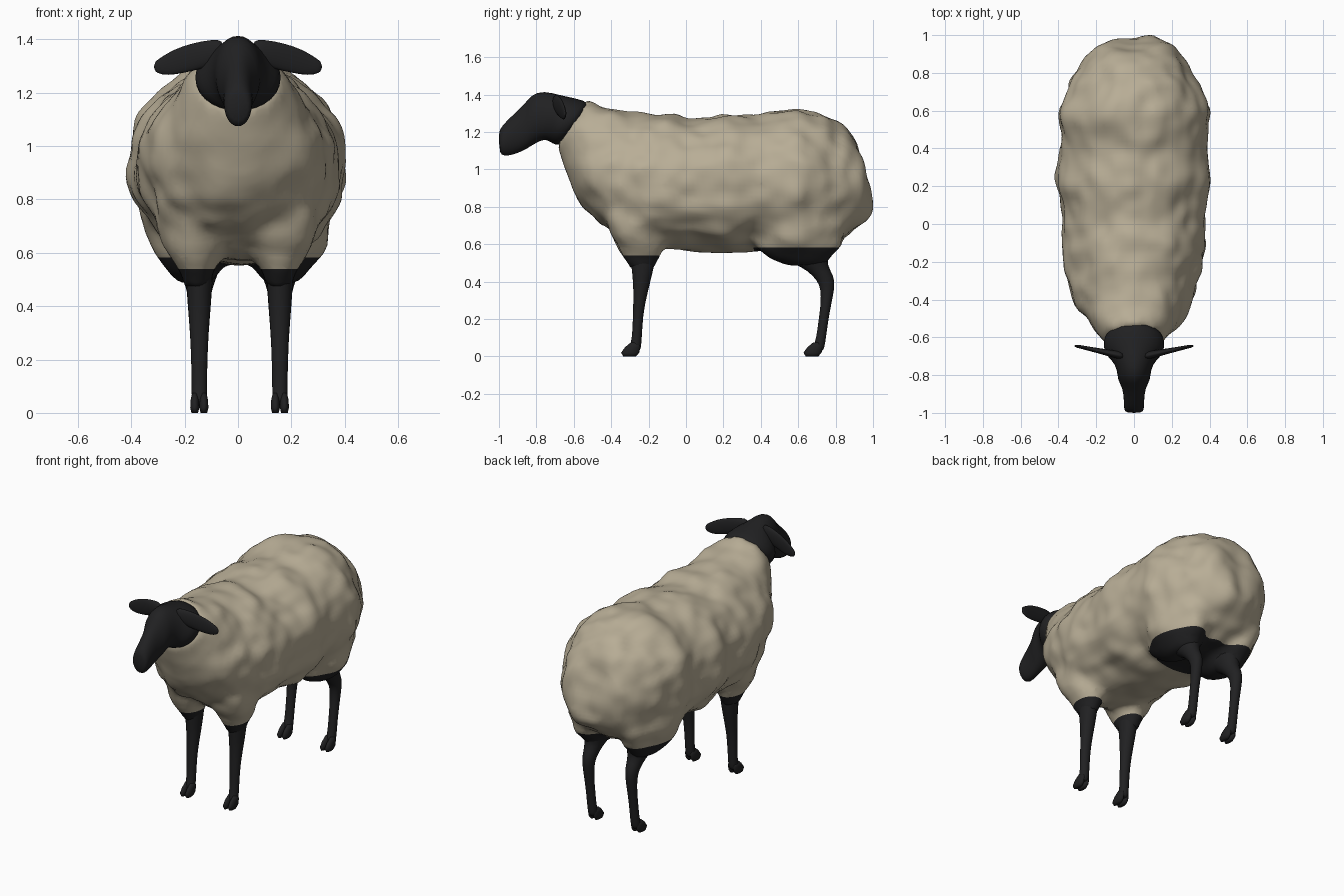
import bpy, bmesh, math
from mathutils import Vector, noise

cube = bpy.data.objects.get("Cube")
if cube:
    bpy.data.objects.remove(cube)


def material(name, rgb):
    m = bpy.data.materials.new(name)
    m.use_nodes = True
    m.diffuse_color = (*rgb, 1)
    m.node_tree.nodes["Principled BSDF"].inputs["Base Color"].default_value = (*rgb, 1)
    return m


WOOL = material("cream wool", (0.48, 0.42, 0.305))
DARK = material("black skin", (0.015, 0.015, 0.016))


def loft(bm, rings, n=12):
    """Skin closed oval rings, each given as two opposite points and a half-width vector."""
    loops = []
    for a, b, side in rings:
        a, b, side = Vector(a), Vector(b), Vector(side)
        mid, up = (a + b) / 2, (a - b) / 2
        angles = [math.tau * i / n for i in range(n)]
        loops.append([bm.verts.new(mid + up * math.cos(t) + side * math.sin(t)) for t in angles])
    for lo, hi in zip(loops, loops[1:]):
        for i in range(n):
            j = (i + 1) % n
            bm.faces.new((lo[i], lo[j], hi[j], hi[i]))
    bm.faces.new(loops[0])
    bm.faces.new(loops[-1])


def spine(stations):
    """Rings in the middle plane: top y, top z, bottom y, bottom z, half width."""
    return [((0, ty, tz), (0, by, bz), (w, 0, 0)) for ty, tz, by, bz, w in stations]


def column(x, stations, dy=0):
    """Level rings of a leg: height, front y, rear y, half width."""
    return [((x, f + dy, z), (x, r + dy, z), (w, 0, 0)) for z, f, r, w in stations]


def finish(name, bm, mats, subdivide=0):
    bmesh.ops.recalc_face_normals(bm, faces=bm.faces[:])
    mesh = bpy.data.meshes.new(name)
    bm.to_mesh(mesh)
    bm.free()
    for m in mats:
        mesh.materials.append(m)
    mesh.shade_smooth()
    obj = bpy.data.objects.new(name, mesh)
    bpy.context.collection.objects.link(obj)
    if subdivide:
        obj.modifiers.new("round", 'SUBSURF').levels = subdivide
        obj.modifiers["round"].render_levels = subdivide
    return obj


# Fleece: trunk, shoulders and thighs fused into one skin
bm = bmesh.new()
loft(bm, spine([
    (-.53, 1.36, -.69, 1.13, .155), (-.47, 1.336, -.645, .99, .205),
    (-.38, 1.315, -.575, .84, .26), (-.28, 1.297, -.46, .70, .325),
    (-.15, 1.285, -.25, .575, .37), (0, 1.28, 0, .565, .385),
    (.2, 1.29, .2, .555, .40), (.4, 1.29, .4, .56, .40),
    (.6, 1.315, .6, .56, .395), (.74, 1.295, .75, .57, .35),
    (.85, 1.22, .86, .64, .285), (.92, 1.12, .935, .715, .21),
    (.955, 1.0, .985, .765, .11)]), 24)
for s in (1, -1):
    for rings in (
        [(.88, -.43, -.05, .15, .175), (.72, -.43, -.08, .145, .165), (.62, -.385, -.13, .115, .16),
         (.54, -.345, -.135, .068, .155), (.47, -.30, -.165, .048, .153)],
        [(.9, .40, .84, .16, .20), (.7, .37, .86, .15, .185), (.585, .37, .83, .125, .172),
         (.52, .45, .77, .092, .165), (.485, .54, .745, .06, .16)]):
        loft(bm, [((s * x, f, z), (s * x, r, z), (w, 0, 0)) for z, f, r, w, x in rings], 16)
fleece = finish("fleece", bm, [WOOL, DARK])
remesh = fleece.modifiers.new("fuse", 'REMESH')
remesh.mode, remesh.voxel_size = 'VOXEL', 0.025
soften = fleece.modifiers.new("soften", 'SMOOTH')
soften.factor, soften.iterations = 0.5, 4
fused = bpy.data.meshes.new_from_object(fleece.evaluated_get(bpy.context.evaluated_depsgraph_get()))
fleece.modifiers.clear()

# Lumpy wool, calmer towards the neck and the legs
bm = bmesh.new()
bm.from_mesh(fused)
bm.normal_update()
moves = []
for v in bm.verts:
    x, y, z = v.co
    calm = min(1, max(0, (z - .52) / .12)) * min(1, max(.1, (y + .69) / .2))
    lump = noise.noise(Vector((x * 5, y * 5, z * 5)))
    fine = noise.noise(Vector((x * 10 + 7, y * 10, z * 10)))
    fold = math.cos(math.tau * (y - .22) / .36) * min(1, abs(x) / .2 + .3)
    moves.append(v.normal * calm * (.022 * lump + .015 * fine + .009 * fold + .003))
for v, move in zip(bm.verts, moves):
    v.co += move

# Clean colour lines where wool meets the bare legs
FRONT_LINE, HIND_LINE = .54, .583
for height in (FRONT_LINE, HIND_LINE):
    bmesh.ops.bisect_plane(bm, geom=bm.verts[:] + bm.edges[:] + bm.faces[:],
                           plane_co=(0, 0, height), plane_no=(0, 0, 1))
for f in bm.faces:
    c = f.calc_center_median()
    bare = (c.y < -.1 and c.z < FRONT_LINE) or (c.y > .36 and c.z < HIND_LINE)
    f.material_index = int(bare)
    f.smooth = True
bm.to_mesh(fleece.data)
bm.free()
bpy.data.meshes.remove(fused)

# Head and neck, with a brow that steps in to a narrow muzzle
bm = bmesh.new()
loft(bm, spine([
    (-.50, 1.345, -.66, 1.13, .15), (-.54, 1.372, -.70, 1.125, .168),
    (-.62, 1.39, -.73, 1.145, .165), (-.67, 1.40, -.75, 1.155, .125),
    (-.76, 1.425, -.78, 1.15, .09), (-.825, 1.405, -.83, 1.12, .09),
    (-.86, 1.355, -.87, 1.095, .062), (-.93, 1.29, -.93, 1.073, .055),
    (-.985, 1.235, -.975, 1.068, .055), (-1.003, 1.20, -.998, 1.085, .046)]), 14)
finish("head", bm, [DARK], 1)

for s, side in ((1, "left"), (-1, "right")):
    # Ear: a flat leaf reaching outwards
    bm = bmesh.new()
    loft(bm, [((s * x, y, top), (s * x, y, low), (0, t, 0)) for x, y, top, low, t in (
        (.05, -.70, 1.402, 1.315, .022), (.10, -.69, 1.402, 1.297, .022),
        (.17, -.675, 1.390, 1.278, .016), (.24, -.66, 1.366, 1.264, .012),
        (.285, -.65, 1.337, 1.264, .010), (.317, -.645, 1.315, 1.28, .007))], 10)
    finish(side + "_ear", bm, [DARK], 1)

    # Front leg
    x = .157 if s > 0 else -.145
    bm = bmesh.new()
    loft(bm, column(x, [
        (.60, -.31, -.15, .06), (.50, -.298, -.162, .053), (.40, -.285, -.188, .046),
        (.30, -.283, -.213, .037), (.22, -.286, -.228, .033), (.10, -.288, -.235, .030),
        (.05, -.305, -.238, .031), (.025, -.31, -.245, .026)]), 10)
    finish(side + "_front_leg", bm, [DARK], 1)

    # Hind leg with its bent hock
    bm = bmesh.new()
    loft(bm, [((x, fy, fz), (x, ry, rz), (w, 0, 0)) for fy, fz, ry, rz, w in (
        (.50, .53, .80, .60, .09), (.57, .495, .77, .55, .075), (.645, .46, .755, .49, .054),
        (.70, .405, .795, .43, .041), (.718, .36, .798, .37, .036), (.72, .28, .778, .28, .031),
        (.705, .18, .76, .18, .029), (.696, .10, .75, .10, .029),
        (.678, .05, .742, .05, .031), (.67, .025, .735, .025, .026))], 10)
    finish(side + "_hind_leg", bm, [DARK], 1)

    # Cloven hooves, two toes each
    for name, dy in (("front", 0), ("hind", .975)):
        bm = bmesh.new()
        for toe in (-.017, .017):
            loft(bm, column(x + toe, [
                (.075, -.295, -.25, .010), (.05, -.325, -.245, .016),
                (.02, -.347, -.250, .018), (0, -.335, -.268, .013)], dy), 10)
        finish(f"{side}_{name}_hoof", bm, [DARK])
